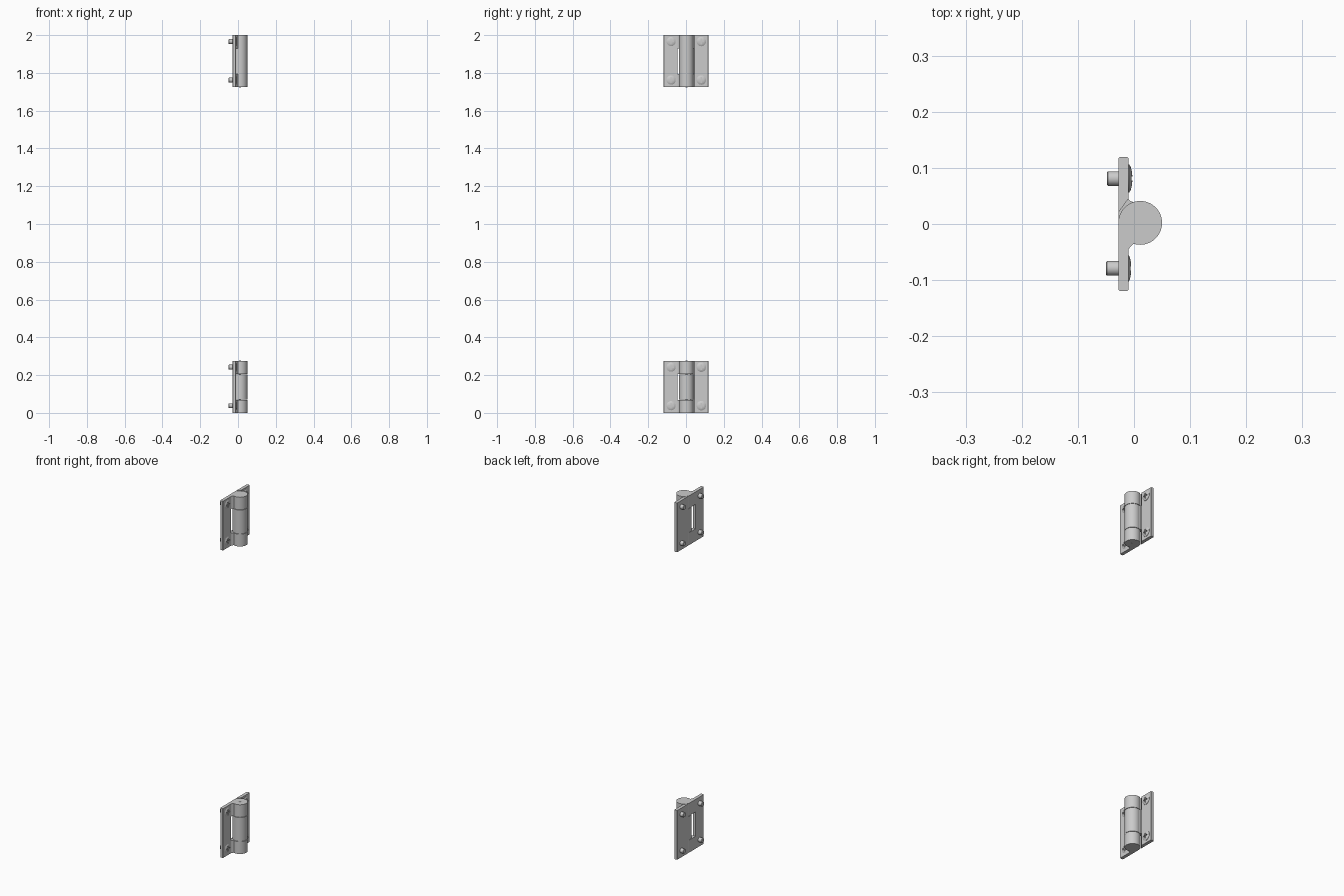
import bpy, bmesh, math

if "Cube" in bpy.data.objects:
    bpy.data.objects.remove(bpy.data.objects["Cube"])

CX, CY, R = 0.011, 0.002, 0.039      # barrel axis and radius
BACK, FRONT = -0.028, -0.010         # leaf faces
H = 0.276                            # hinge height


def extrude(bm, pts, z0, z1):
    """Add a prism of an XY outline between two heights."""
    f = bm.faces.new([bm.verts.new((x, y, z0)) for x, y in pts])
    out = bmesh.ops.extrude_face_region(bm, geom=[f])['geom']
    for v in out:
        if isinstance(v, bmesh.types.BMVert):
            v.co.z = z1


def revolve(bm, profile, n=32):
    """Revolve (x, radius) points about the X axis, with capped ends."""
    rings = [[bm.verts.new((x, r * math.cos(2 * math.pi * i / n), r * math.sin(2 * math.pi * i / n)))
              for i in range(n)] for x, r in profile]
    for a, b in zip(rings, rings[1:]):
        for i in range(n):
            j = (i + 1) % n
            bm.faces.new((a[i], a[j], b[j], b[i]))
    bm.faces.new(rings[0])
    bm.faces.new(rings[-1])


def finish(name, bm, loc=(0, 0, 0)):
    bmesh.ops.recalc_face_normals(bm, faces=bm.faces)
    me = bpy.data.meshes.new(name)
    bm.to_mesh(me)
    bm.free()
    ob = bpy.data.objects.new(name, me)
    bpy.context.collection.objects.link(ob)
    ob.location = loc
    return ob


def smooth(ob):
    bpy.ops.object.select_all(action='DESELECT')
    ob.select_set(True)
    bpy.context.view_layer.objects.active = ob
    bpy.ops.object.shade_smooth_by_angle(angle=math.radians(30))


def leaf(name, s, back_edge, front_edge, knuckles, z):
    """Flat plate on side s plus its barrel knuckles."""
    bm = bmesh.new()
    o = 0.119
    extrude(bm, [(BACK, s * back_edge), (BACK, s * (o - 0.002)), (BACK + 0.002, s * o),
                 (FRONT - 0.002, s * o), (FRONT, s * (o - 0.002)), (FRONT, s * front_edge)], 0, H)
    arc = [math.radians(180 + 288 * i / 48) for i in range(49)]
    ring = [(CX + R * math.cos(a), s * R * math.sin(a) + CY) for a in arc]
    outline = [(BACK, s * back_edge)] + ring + [(-0.007, s * 0.041), (FRONT, s * front_edge)]
    for z0, z1 in knuckles:
        extrude(bm, outline, z0, z1)
    ob = finish(name, bm, (0, 0, z))
    smooth(ob)


def make_screw():
    # Domed head, shank and chamfered tip
    bm = bmesh.new()
    revolve(bm, [(-0.049, 0.011), (-0.047, 0.013), (-0.011, 0.013), (-0.011, 0.025), (-0.0095, 0.025),
                 (-0.007, 0.021), (-0.005, 0.014), (-0.004, 0.006)])
    ob = finish("screw", bm)
    # Cross recess cutters
    for k in range(2):
        cb = bmesh.new()
        bmesh.ops.create_cube(cb, size=1)
        dims = (0.016, 0.030, 0.007) if k else (0.016, 0.007, 0.030)
        bmesh.ops.scale(cb, vec=dims, verts=cb.verts)
        cut = finish("recess_cutter", cb, (-0.003, 0, 0))
        cut.hide_render = True
        m = ob.modifiers.new("recess", 'BOOLEAN')
        m.operation, m.object, m.solver = 'DIFFERENCE', cut, 'EXACT'
    # Bake the recess so the mesh can be shared
    bpy.context.view_layer.update()
    me = bpy.data.meshes.new_from_object(ob.evaluated_get(bpy.context.evaluated_depsgraph_get()))
    ob.modifiers.clear()
    ob.data = me
    for c in [c for c in bpy.data.objects if c.name.startswith("recess_cutter")]:
        bpy.data.objects.remove(c)
    smooth(ob)
    me = ob.data
    bpy.data.objects.remove(ob)
    return me


screw_mesh = make_screw()
for tag, z in (("lower", 0.0), ("upper", 2.0 - H)):
    # Fixed leaf carries the end knuckles, moving leaf the middle one
    leaf(tag + "_fixed_leaf", -1, 0.046, 0.046, [(0, 0.069), (0.206, H)], z)
    leaf(tag + "_moving_leaf", 1, 0.020, 0.045, [(0.071, 0.204)], z)
    # Hinge pin
    pb = bmesh.new()
    extrude(pb, [(CX + 0.005 * math.cos(i * math.pi / 8), CY + 0.005 * math.sin(i * math.pi / 8))
                 for i in range(16)], -0.0005 if z else 0, H + (0 if z else 0.0005))
    smooth(finish(tag + "_pin", pb, (0, 0, z)))
    # Four screws
    for y, dx in ((-0.079, -0.001), (0.081, 0.001)):
        for h in (0.038, 0.242):
            s = bpy.data.objects.new(tag + "_screw", screw_mesh)
            s.location = (dx, y, z + h)
            bpy.context.collection.objects.link(s)
